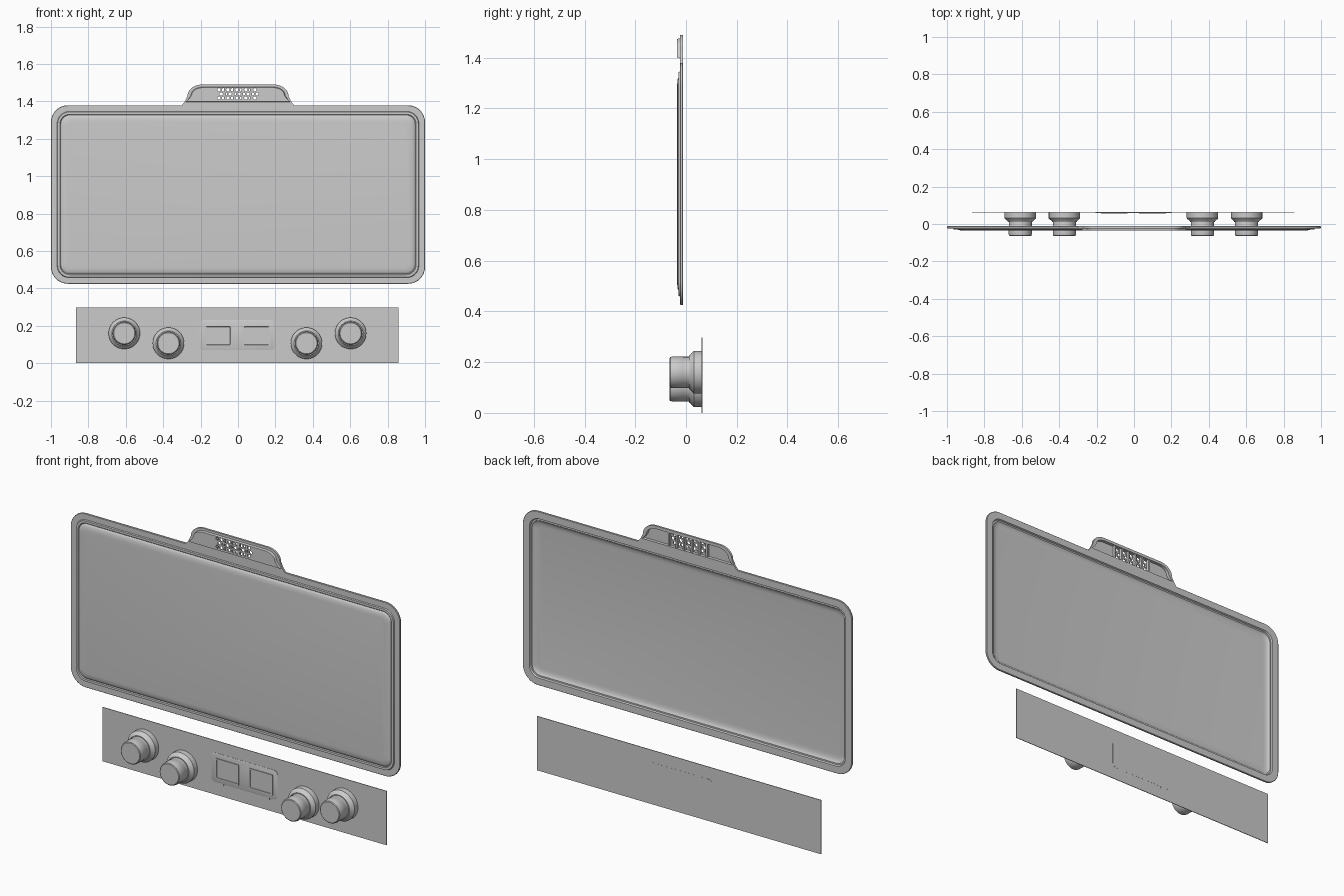
import bpy, bmesh, math

if "Cube" in bpy.data.objects:
    bpy.data.objects.remove(bpy.data.objects["Cube"])

CX = -0.003  # centre line of the control strip


def finish(bm, name, smooth=True):
    bmesh.ops.recalc_face_normals(bm, faces=bm.faces)
    me = bpy.data.meshes.new(name)
    bm.to_mesh(me)
    bm.free()
    ob = bpy.data.objects.new(name, me)
    bpy.context.collection.objects.link(ob)
    if smooth:
        bpy.ops.object.select_all(action='DESELECT')
        ob.select_set(True)
        bpy.context.view_layer.objects.active = ob
        bpy.ops.object.shade_smooth_by_angle(angle=math.radians(35))
    return ob


def loft(name, sections):
    """Skin a list of (xz outline, y) sections and cap both ends."""
    bm = bmesh.new()
    rings = [[bm.verts.new((x, y, z)) for x, z in pts] for pts, y in sections]
    for a, b in zip(rings, rings[1:]):
        for i in range(len(a)):
            j = (i + 1) % len(a)
            bm.faces.new((a[i], a[j], b[j], b[i]))
    bm.faces.new(rings[0])
    bm.faces.new(rings[-1])
    return finish(bm, name)


def rounded(cx, cz, hx, hz, r, n=8):
    pts = []
    for k, (sx, sz) in enumerate(((1, 1), (-1, 1), (-1, -1), (1, -1))):
        for i in range(n + 1):
            a = math.pi / 2 * (k + i / n)
            pts.append((cx + sx * (hx - r) + r * math.cos(a),
                        cz + sz * (hz - r) + r * math.sin(a)))
    return pts


def circle(cx, cz, r, n=48):
    return [(cx + r * math.cos(2 * math.pi * i / n),
             cz + r * math.sin(2 * math.pi * i / n)) for i in range(n)]


def box(bm, x0, x1, y0, y1, z0, z1):
    v = bmesh.ops.create_cube(bm, size=1)['verts']
    for p in v:
        p.co = ((x0 + x1) / 2 + p.co.x * (x1 - x0),
                (y0 + y1) / 2 + p.co.y * (y1 - y0),
                (z0 + z1) / 2 + p.co.z * (z1 - z0))


# Pressed door panel: flat rim, raised middle in front, hollow behind
def inset(d):
    return rounded(0, 0.902, 1 - d, 0.477 - d, max(0.09 - d * 0.8, 0.03))


loft("door_panel", [(inset(d), y) for d, y in (
    (0.085, -0.031), (0.07, -0.029), (0.058, -0.025), (0.052, -0.020),
    (0.044, -0.020), (0.040, -0.012), (0.002, -0.012), (0, -0.014),
    (0, -0.021), (0.002, -0.023), (0.033, -0.023), (0.036, -0.029),
    (0.048, -0.029), (0.052, -0.025), (0.056, -0.029), (0.065, -0.033),
    (0.085, -0.035))])


# Top vent tab: arched outline, raised in front and hollow behind
def tab(w, s, top, base):
    h = top - base
    half = [(w, base), (w - 0.18 * (w - s), base + 0.22 * h)]
    half += [(s + 0.70 * (w - s) * math.cos(a), base + 0.45 * h + 0.55 * h * math.sin(a))
             for a in [math.pi / 2 * i / 8 for i in range(9)]]
    return half + [(-x, z) for x, z in reversed(half)]


outer = tab(0.303, 0.195, 1.49, 1.375)
inner = tab(0.275, 0.185, 1.474, 1.40)
lip = tab(0.280, 0.186, 1.477, 1.397)
vent = loft("vent_tab", [(inner, -0.029), (inner, -0.012), (outer, -0.012),
                         (outer, -0.023), (lip, -0.023), (inner, -0.035)])

# Staggered rows of vent holes
bm = bmesh.new()
for row, z in enumerate((1.418, 1.440, 1.462)):
    for i in range(9):
        x = (i - 4) * 0.024 + (0.006 if row % 2 else -0.006)
        rings = [[bm.verts.new((px, y, pz)) for px, pz in circle(x, z, 0.009, 12)]
                 for y in (-0.05, -0.02)]
        for k in range(12):
            j = (k + 1) % 12
            bm.faces.new((rings[0][k], rings[0][j], rings[1][j], rings[1][k]))
        bm.faces.new(rings[0])
        bm.faces.new(rings[1])
cutter = finish(bm, "vent_hole_cutter", False)
cutter.hide_render = True
cutter.hide_set(True)
mod = vent.modifiers.new("holes", 'BOOLEAN')
mod.object = cutter
mod.operation = 'DIFFERENCE'
mod.solver = 'EXACT'

# Vertical ribs behind the vent
bm = bmesh.new()
for i in range(6):
    x = -0.115 + i * 0.046
    box(bm, x - 0.005, x + 0.005, -0.0295, -0.014, 1.401, 1.473)
finish(bm, "vent_ribs", False)

# Control strip
bm = bmesh.new()
box(bm, CX - 0.862, CX + 0.862, 0.061, 0.0645, 0, 0.297)
finish(bm, "control_strip", False)

# Display surround with two little feet
loft("display_surround", [(rounded(CX, 0.15, 0.203, 0.08, 0.025), 0.065),
                          (rounded(CX, 0.15, 0.203, 0.08, 0.025), 0.060),
                          (rounded(CX, 0.15, 0.200, 0.077, 0.022), 0.059)])
bm = bmesh.new()
for s in (-1, 1):
    box(bm, CX + s * 0.14 - 0.014, CX + s * 0.14 + 0.014, 0.0595, 0.065, 0.06, 0.075)
finish(bm, "surround_feet", False)

# Two framed displays
for side, s in (("left", -1), ("right", 1)):
    x, z = CX + s * 0.102, 0.147
    loft("display_" + side, [(rounded(x, z, hx, hz, 0.003, 2), y) for hx, hz, y in (
        (0.071, 0.056, 0.060), (0.071, 0.056, 0.055),
        (0.064, 0.049, 0.055), (0.063, 0.048, 0.057))])

# Four knobs, mirrored left and right: wide skirt, cone, grip
PROFILE = ((0.084, 0.0645), (0.084, 0.031), (0.081, 0.027), (0.068, 0.016),
           (0.066, 0.012), (0.0615, 0.012), (0.0615, -0.012), (0.0625, -0.014),
           (0.0620, -0.055), (0.060, -0.062), (0.056, -0.065))
for side, s in (("left", -1), ("right", 1)):
    for pos, dx, z in (("outer", 0.605, 0.160), ("inner", 0.369, 0.107)):
        loft(f"knob_{side}_{pos}", [(circle(CX + s * dx, z, r), y) for r, y in PROFILE])
